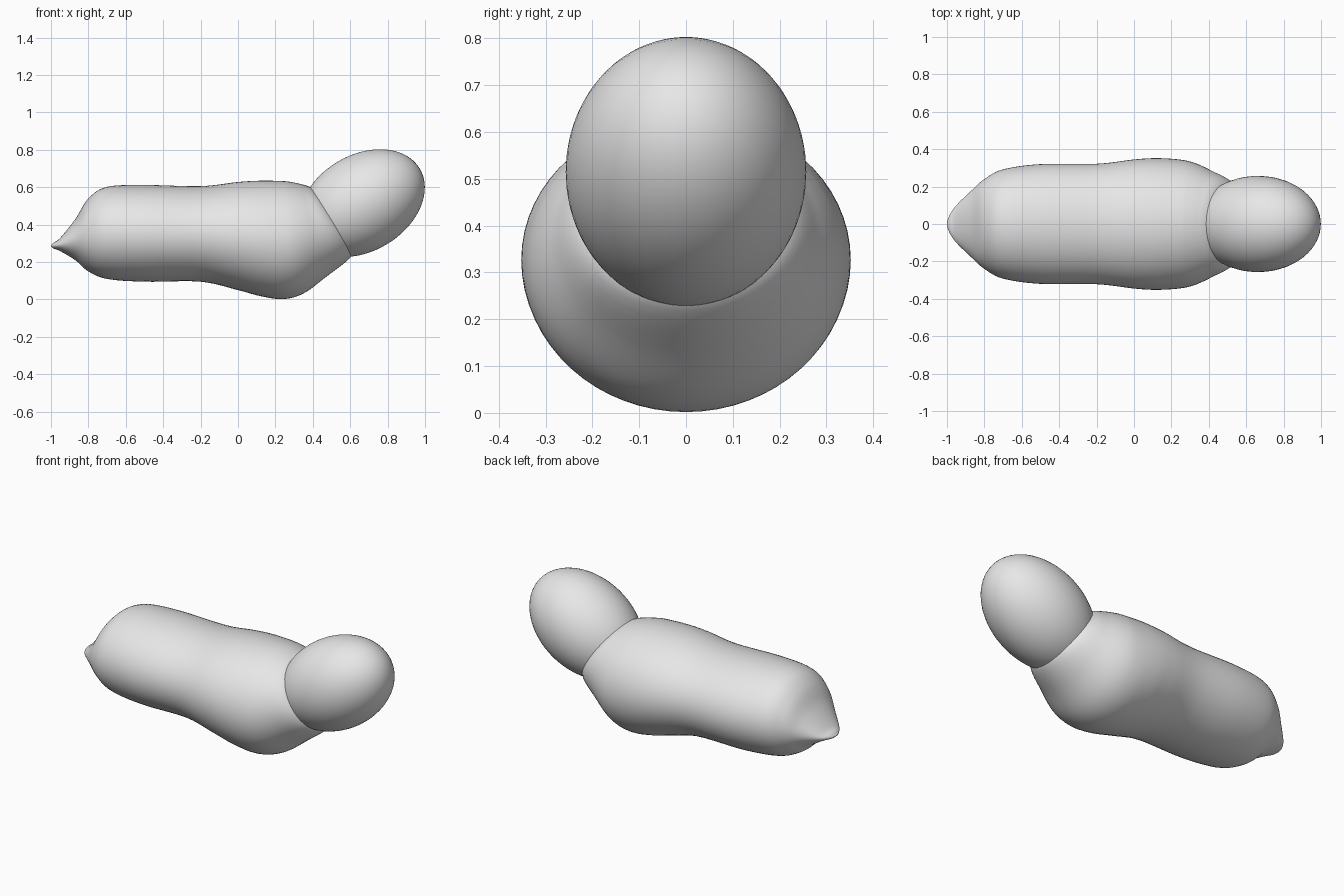
import bpy
import bmesh
import math
from mathutils import Vector

default_cube = bpy.data.objects.get("Cube")
if default_cube:
    bpy.data.objects.remove(default_cube, do_unlink=True)

SIDES = 64
STEPS = 6


def make_material(name, value):
    material = bpy.data.materials.new(name)
    material.use_nodes = True
    colour = (value, value, value, 1)
    material.diffuse_color = colour
    material.node_tree.nodes["Principled BSDF"].inputs["Base Color"].default_value = colour
    return material


def upright(x, top, bottom, half_width):
    """Vertical section: top point, bottom point and half width."""
    return tilted(x, top, x, bottom, half_width)


def tilted(top_x, top, bottom_x, bottom, half_width):
    """Leaning section, for the neck end."""
    return Vector((top_x, top, bottom_x, bottom, half_width))


def smooth_sections(sections):
    """Catmull-Rom interpolation between neighbouring sections."""
    result = []
    last = len(sections) - 1
    for i in range(last):
        a, b = sections[max(i - 1, 0)], sections[i]
        c, d = sections[i + 1], sections[min(i + 2, last)]
        for step in range(STEPS):
            t = step / STEPS
            result.append(b + (c - a) * (t / 2)
                          + (a * 2 - b * 5 + c * 4 - d) * (t * t / 2)
                          + (b * 3 - a - c * 3 + d) * (t ** 3 / 2))
    return result + [sections[last]]


def loft(name, sections, material):
    """Skin a row of elliptical sections and close both ends."""
    bm = bmesh.new()
    rings = []
    for top_x, top, bottom_x, bottom, half_width in sections:
        upper, lower = Vector((top_x, 0, top)), Vector((bottom_x, 0, bottom))
        centre, reach = (upper + lower) / 2, (upper - lower) / 2
        side = Vector((0, half_width, 0))
        angles = [math.tau * k / SIDES for k in range(SIDES)]
        rings.append([bm.verts.new(centre + reach * math.cos(a) + side * math.sin(a))
                      for a in angles])
    for first, second in zip(rings, rings[1:]):
        for k in range(SIDES):
            n = (k + 1) % SIDES
            bm.faces.new((first[k], first[n], second[n], second[k]))
    bm.faces.new(rings[0])
    bm.faces.new(rings[-1])
    bmesh.ops.recalc_face_normals(bm, faces=bm.faces)
    for face in bm.faces:
        face.smooth = True
    mesh = bpy.data.meshes.new(name)
    bm.to_mesh(mesh)
    bm.free()
    mesh.materials.append(material)
    body = bpy.data.objects.new(name, mesh)
    bpy.context.collection.objects.link(body)
    return body


grey = make_material("light grey", 0.8)

# Body: flattened tail tip, long trunk, deep chest, neck leaning under the head
body_sections = [
    upright(-1, .288, .284, .012),
    upright(-.985, .304, .272, .05),
    upright(-.95, .33, .258, .1),
    upright(-.87, .43, .21, .178),
    upright(-.8, .54, .15, .24),
    upright(-.7, .602, .11, .292),
    upright(-.5, .612, .095, .32),
    upright(-.2, .606, .095, .322),
    upright(0, .628, .05, .345),
    upright(.12, .635, .018, .352),
    upright(.24, .633, .002, .345),
    tilted(.29, .627, .35, .032, .328),
    tilted(.34, .616, .47, .12, .288),
    tilted(.39, .6, .61, .235, .225),
    tilted(.47, .56, .61, .32, .1),
]
loft("body", smooth_sections(body_sections), grey)

# Head: egg-like ellipsoid raised at the front end
bpy.ops.mesh.primitive_uv_sphere_add(segments=SIDES, ring_count=SIDES // 2, radius=1,
                                     location=(.663, 0, .515))
head = bpy.context.object
head.name = "head"
head.scale = (.36, .257, .257)
head.rotation_euler = (0, math.radians(-31), 0)
head.data.materials.append(grey)
bpy.ops.object.shade_smooth()
